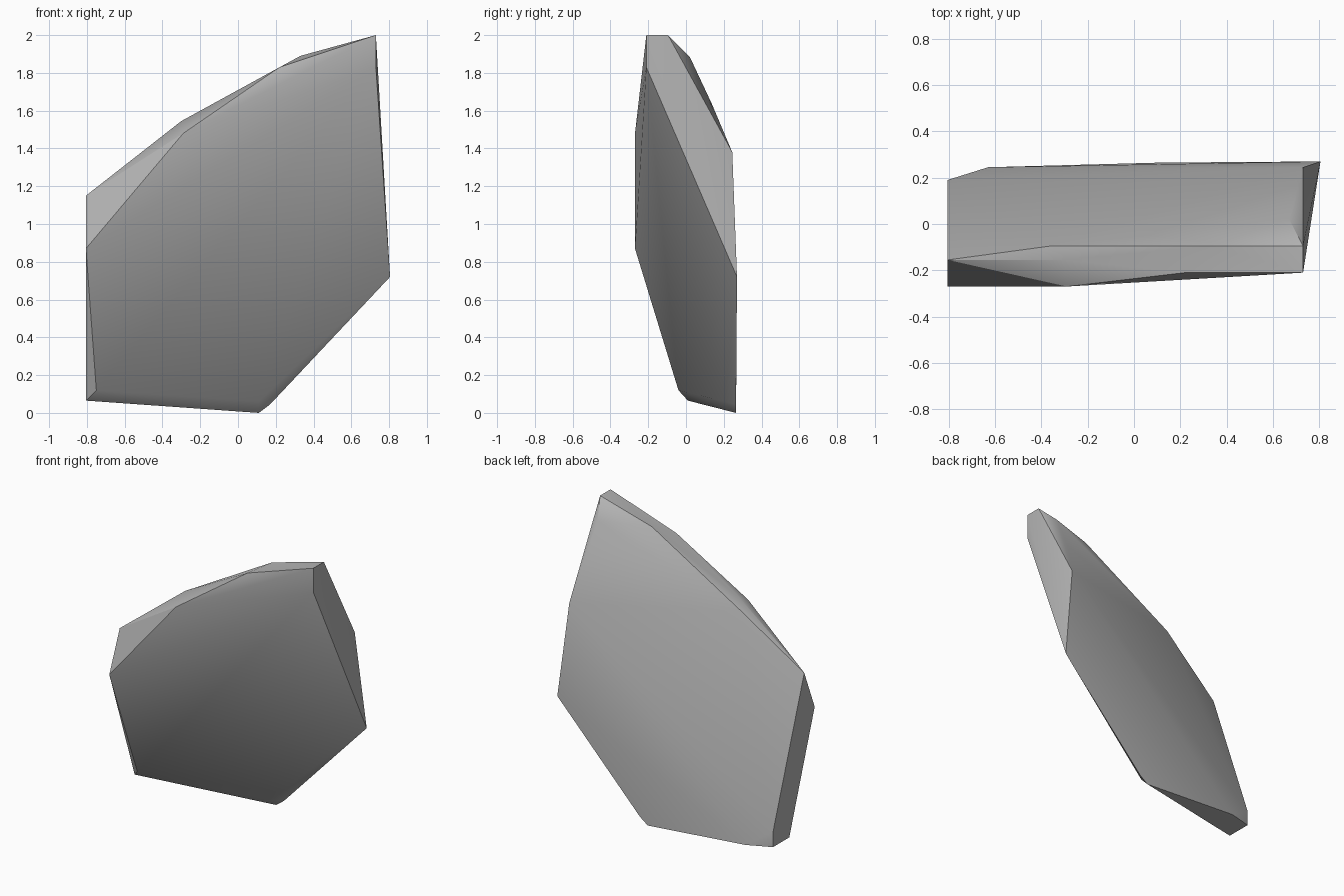
import bpy, bmesh, math

cube = bpy.data.objects.get("Cube")
if cube:
    bpy.data.objects.remove(cube, do_unlink=True)

# Flat stone colour
stone = bpy.data.materials.new("stone_grey")
stone.use_nodes = True
grey = (0.45, 0.45, 0.45, 1)
stone.diffuse_color = grey
stone.node_tree.nodes["Principled BSDF"].inputs["Base Color"].default_value = grey

# Corners of the chipped slab, grouped by side
front_face = [(-0.805, -0.27, 0.87), (-0.29, -0.27, 1.48), (0.22, -0.21, 1.83), (0.73, -0.21, 1.83)]
top_ridge = [(-0.805, -0.155, 1.15), (-0.30, -0.155, 1.545), (-0.36, -0.095, 1.485),
             (0.33, -0.095, 1.89), (0.73, -0.095, 2.0), (0.73, -0.21, 2.0)]
left_end = [(0.67, 0.02, 1.885), (0.675, 0.135, 1.64), (0.73, 0.245, 1.38), (0.805, 0.27, 0.72)]
base = [(-0.805, 0.19, 0.065), (-0.805, 0.19, 0.17), (-0.805, 0.01, 0.065), (-0.75, -0.04, 0.12),
        (-0.63, 0.245, 0.055), (0.11, 0.205, 0.06), (0.11, 0.265, 0.0), (0.17, 0.265, 0.045)]

# Wrap the corners in a convex skin and merge the flat faces
bm = bmesh.new()
for corner in front_face + top_ridge + left_end + base:
    bm.verts.new(corner)
bmesh.ops.convex_hull(bm, input=bm.verts)
bmesh.ops.dissolve_limit(bm, angle_limit=math.radians(1), verts=bm.verts, edges=bm.edges)
bmesh.ops.recalc_face_normals(bm, faces=bm.faces)
mesh = bpy.data.meshes.new("rock_shard")
bm.to_mesh(mesh)
bm.free()
mesh.materials.append(stone)

# Soft broad faces with crisp chipped edges
shard = bpy.data.objects.new("rock_shard", mesh)
bpy.context.collection.objects.link(shard)
bpy.ops.object.select_all(action="DESELECT")
shard.select_set(True)
bpy.context.view_layer.objects.active = shard
bpy.ops.object.shade_smooth_by_angle(angle=math.radians(30))
